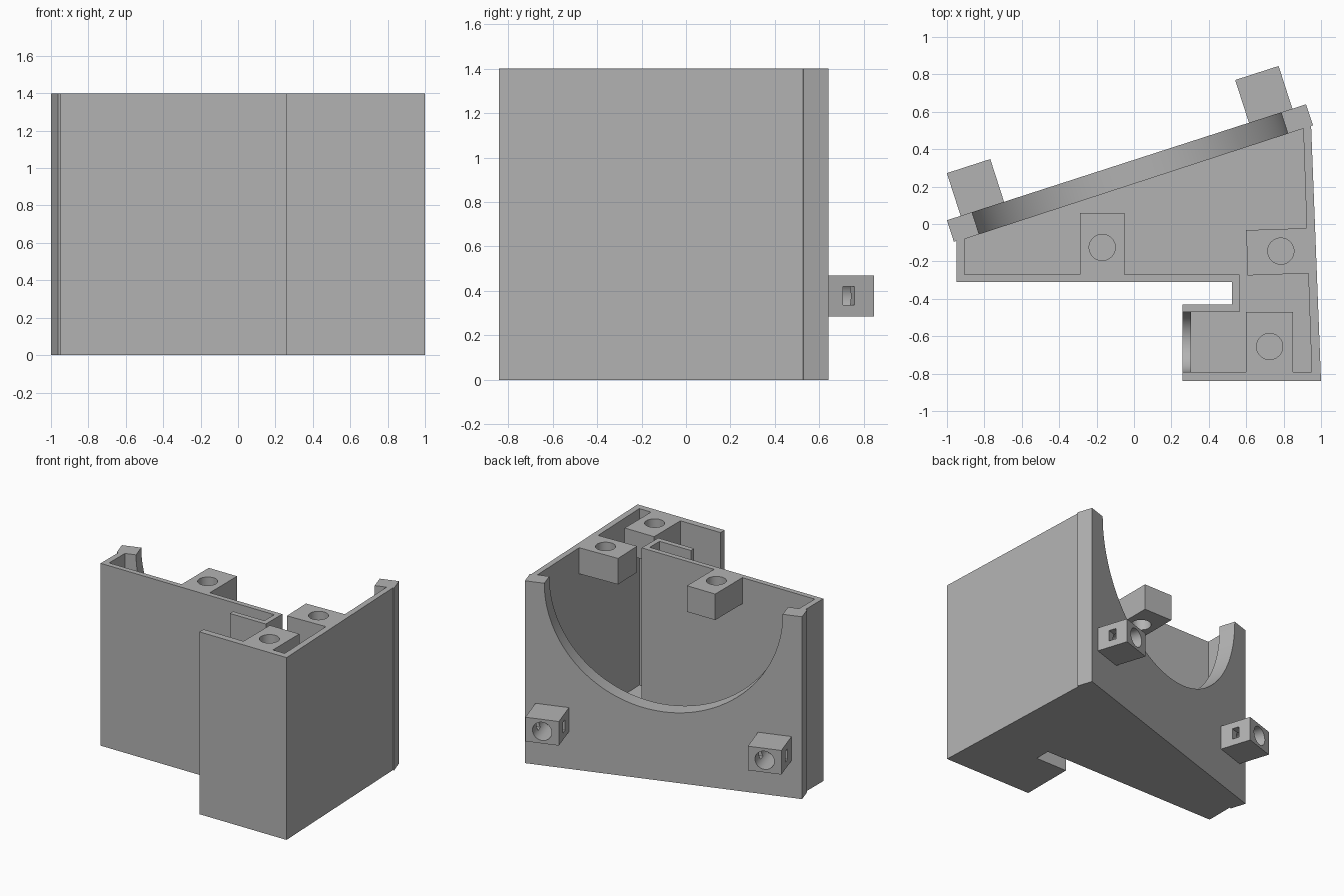
import bpy, bmesh, math
from mathutils import Matrix, Vector

cube = bpy.data.objects.get("Cube")
if cube:
    bpy.data.objects.remove(cube, do_unlink=True)

HEIGHT = 1.4
grey = bpy.data.materials.new("plain grey")
grey.use_nodes = True
grey.diffuse_color = (0.45, 0.45, 0.45, 1)
grey.node_tree.nodes["Principled BSDF"].inputs["Base Color"].default_value = (0.45, 0.45, 0.45, 1)


def make_object(name, bm):
    bmesh.ops.recalc_face_normals(bm, faces=bm.faces)
    mesh = bpy.data.meshes.new(name)
    bm.to_mesh(mesh)
    bm.free()
    mesh.materials.append(grey)
    obj = bpy.data.objects.new(name, mesh)
    bpy.context.collection.objects.link(obj)
    return obj


def prism(name, outline, z0, z1):
    """Extrude a plan outline between two heights."""
    bm = bmesh.new()
    face = bm.faces.new([bm.verts.new((x, y, z0)) for x, y in outline])
    top = bmesh.ops.extrude_face_region(bm, geom=[face])["geom"]
    bmesh.ops.translate(bm, vec=(0, 0, z1 - z0),
                        verts=[v for v in top if isinstance(v, bmesh.types.BMVert)])
    return make_object(name, bm)


def rectangle(x0, x1, y0, y1):
    return [(x0, y0), (x1, y0), (x1, y1), (x0, y1)]


def cylinder(centre, axis, radius, length, sides=48):
    bm = bmesh.new()
    turn = Vector(axis).to_track_quat('Z', 'Y').to_matrix().to_4x4()
    bmesh.ops.create_cone(bm, cap_ends=True, segments=sides, radius1=radius,
                          radius2=radius, depth=length,
                          matrix=Matrix.Translation(centre) @ turn)
    return make_object("cutter", bm)


def cut(obj, cutters):
    """Subtract each cutter, then smooth only the curved surfaces."""
    bpy.ops.object.select_all(action='DESELECT')
    obj.select_set(True)
    bpy.context.view_layer.objects.active = obj
    for cutter in cutters:
        cutter.hide_render = True
        mod = obj.modifiers.new("cut", 'BOOLEAN')
        mod.operation, mod.solver, mod.object = 'DIFFERENCE', 'EXACT', cutter
        bpy.ops.object.modifier_apply(modifier=mod.name)
        bpy.data.objects.remove(cutter, do_unlink=True)
    bpy.ops.object.shade_smooth_by_angle(angle=math.radians(30))


# Slanted back plate frame: along runs left to right, out points backwards
plate_start, plate_end = Vector((-1, 0.02, 0)), Vector((0.92, 0.64, 0))
along = (plate_end - plate_start).normalized()
out = Vector((-along.y, along.x, 0))
plate_middle = (plate_start + plate_end) / 2

# Open-topped housing
housing = prism("housing", [
    (-0.95, -0.31), (0.525, -0.31), (0.525, -0.43), (0.26, -0.43), (0.26, -0.84),
    (1, -0.84), (0.947, 0.525), (0.957, 0.528), (0.92, 0.64), (-1, 0.02),
    (-0.963, -0.095), (-0.95, -0.091)], 0, HEIGHT)
cavity = prism("cavity", [
    (-0.905, -0.27), (0.565, -0.27), (0.565, -0.47), (0.305, -0.47),
    (0.305, -0.79), (0.95, -0.79), (0.905, 0.51), (-0.905, -0.08)], 0.045, 1.6)
# Half-round opening in the back plate and round-bottomed slot in the side pocket
back_round = cylinder(plate_middle - out * 0.06 + Vector((0, 0, HEIGHT)), out, 0.868, 0.2, 128)
slot_round = cylinder((0.28, -0.63, 0.5), (1, 0, 0), 0.16, 0.1)
slot_upper = prism("slot", rectangle(0.23, 0.33, -0.79, -0.47), 0.5, 1.6)
cut(housing, [cavity, back_round, slot_round, slot_upper])

# Screw blocks inside the rim
blocks = [
    ("front_screw_block", rectangle(-0.29, -0.05, -0.27, 0.06), (-0.17, -0.125)),
    ("pocket_screw_block", rectangle(0.6, 0.85, -0.79, -0.47), (0.725, -0.655)),
    ("side_screw_block", [(0.608, -0.275), (0.932, -0.264), (0.924, -0.022), (0.6, -0.033)],
     (0.785, -0.145)),
]
for name, outline, (x, y) in blocks:
    block = prism(name, outline, HEIGHT - 0.2, HEIGHT)
    cut(block, [cylinder((x, y, HEIGHT), (0, 0, 1), 0.07, 1)])


def on_plate(x, y):
    point = plate_middle + along * x + out * y
    return point.x, point.y


# Drilled lugs on the back plate, each with a cross slot
for name, x in (("right_lug", -0.81), ("left_lug", 0.81)):
    def lug_box(part, half_width, y0, y1, z0, z1):
        corners = rectangle(x - half_width, x + half_width, y0, y1)
        return prism(part, [on_plate(*c) for c in corners], z0, z1)

    lug = lug_box(name, 0.122, 0, 0.24, 0.285, 0.47)
    bore = cylinder((*on_plate(x, 0.15), 0.378), out, 0.07, 0.298)
    slot = lug_box("cross_slot", 0.2, 0.093, 0.148, 0.337, 0.42)
    cut(lug, [bore, slot])
